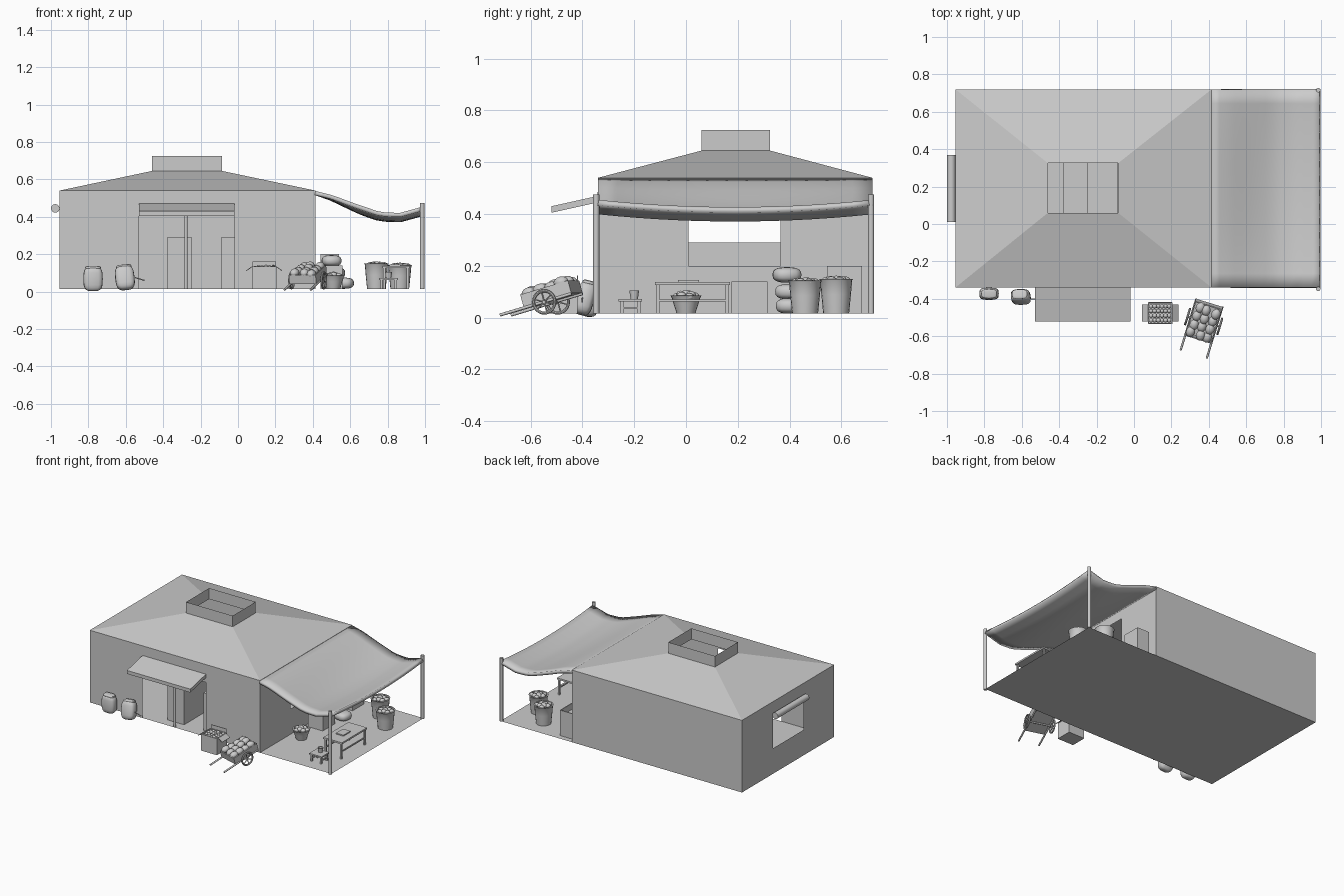
import bpy, bmesh, math, random
from mathutils import Matrix, Vector

if "Cube" in bpy.data.objects:
    bpy.data.objects.remove(bpy.data.objects["Cube"])

random.seed(4)
I = Matrix.Identity(4)
T = Matrix.Translation
F = 0.015  # floor level


def R(deg, axis):
    return Matrix.Rotation(math.radians(deg), 4, axis)


def finish(name, bm, smooth=False):
    bmesh.ops.recalc_face_normals(bm, faces=bm.faces)
    me = bpy.data.meshes.new(name)
    bm.to_mesh(me)
    bm.free()
    ob = bpy.data.objects.new(name, me)
    bpy.context.collection.objects.link(ob)
    if smooth:
        bpy.ops.object.select_all(action='DESELECT')
        bpy.context.view_layer.objects.active = ob
        ob.select_set(True)
        bpy.ops.object.shade_smooth_by_angle(angle=math.radians(40))
    return ob


def faces(name, polys):
    bm = bmesh.new()
    for p in polys:
        bm.faces.new([bm.verts.new(v) for v in p])
    bmesh.ops.remove_doubles(bm, verts=bm.verts, dist=1e-5)
    return finish(name, bm)


def box(name, lo, hi, M=I):
    lo, hi = Vector(lo), Vector(hi)
    bm = bmesh.new()
    bmesh.ops.create_cube(bm, size=1, matrix=M @ T((lo + hi) / 2) @ Matrix.Diagonal((*(hi - lo), 1)))
    return finish(name, bm)


def rod(name, a, b, r, M=I, n=10):
    a, b = Vector(a), Vector(b)
    d = b - a
    bm = bmesh.new()
    bmesh.ops.create_cone(bm, cap_ends=True, segments=n, radius1=r, radius2=r, depth=d.length,
                          matrix=M @ T((a + b) / 2) @ d.to_track_quat('Z', 'Y').to_matrix().to_4x4())
    return finish(name, bm, True)


def blob(name, c, size, M=I, power=1.0):
    """Ellipsoid; power below 1 squares it into a stuffed sack."""
    bm = bmesh.new()
    bmesh.ops.create_uvsphere(bm, u_segments=16, v_segments=10, radius=1)
    for v in bm.verts:
        v.co = [math.copysign(abs(k) ** power, k) * s for k, s in zip(v.co, size)]
    bm.transform(M @ T(c))
    return finish(name, bm, True)


def lathe(name, c, prof, n=20):
    bm = bmesh.new()
    rings = [[bm.verts.new((c[0] + r * math.cos(2 * math.pi * i / n), c[1] + r * math.sin(2 * math.pi * i / n), c[2] + z))
              for i in range(n)] for r, z in prof]
    for a, b in zip(rings, rings[1:]):
        for i in range(n):
            bm.faces.new((a[i], a[(i + 1) % n], b[(i + 1) % n], b[i]))
    bm.faces.new(rings[0])
    bm.faces.new(rings[-1])
    return finish(name, bm, True)


def wall(name, us, zs, place, hole=True):
    """Flat wall split 3 x 3, with the middle cell left open."""
    polys = []
    for i in range(3):
        for j in range(3):
            if (hole and i == j == 1) or zs[j + 1] - zs[j] < 1e-4:
                continue
            a, b, c, d = us[i], us[i + 1], zs[j], zs[j + 1]
            polys.append([place(a, c), place(b, c), place(b, d), place(a, d)])
    return faces(name, polys)


def open_box(name, lo, hi, M=I, t=0.006):
    (a, b, c), (d, e, f) = lo, hi
    box(name + "_bottom", lo, (d, e, c + t), M)
    box(name + "_left", lo, (a + t, e, f), M)
    box(name + "_right", (d - t, b, c), hi, M)
    box(name + "_front", lo, (d, b + t, f), M)
    box(name + "_back", (a, e - t, c), hi, M)


def legged(name, x0, x1, y0, y1, h, t, leg):
    box(name + "_top", (x0, y0, h - t), (x1, y1, h))
    for x in (x0 + leg, x1 - leg):
        for y in (y0 + leg, y1 - leg):
            box(name + "_leg", (x - leg / 2, y - leg / 2, F), (x + leg / 2, y + leg / 2, h - t))
        box(name + "_rail", (x - leg / 3, y0 + leg, h * .45), (x + leg / 3, y1 - leg, h * .45 + leg * .7))


# floor and walls
X0, X1, X2, Y0, Y1, H = -0.955, 0.415, 0.99, -0.34, 0.72, 0.54
faces("floor", [[(X0, Y0, F), (X2, Y0, F), (X2, Y1, F), (X0, Y1, F)]])
wall("front_wall", (X0, -.53, -.02, X1), (F, F, .41, H), lambda u, z: (u, Y0, z))
faces("back_wall", [[(X0, Y1, F), (X1, Y1, F), (X1, Y1, H), (X0, Y1, H)]])
for name, x in (("left_wall", X0), ("right_wall", X1)):
    wall(name, (Y0, .01, .365, Y1), (F, .2, .45, H), lambda u, z, x=x: (x, u, z))

# hipped roof with open vent collar
low = [(X0, Y0, H), (X1, Y0, H), (X1, Y1, H), (X0, Y1, H)]
rim = [(-.46, .06), (-.085, .06), (-.085, .325), (-.46, .325)]
mid = [(*p, .645) for p in rim]
top = [(*p, .725) for p in rim]
for name, a, b in (("roof", low, mid), ("roof_vent", mid, top)):
    faces(name, [[a[i], a[(i + 1) % 4], b[(i + 1) % 4], b[i]] for i in range(4)])

# door awning, door post, counters, rolled window blind
prof = [(Y0, .47), (-.52, .43), (-.52, .405), (Y0, .445)]
L, Rr = [[(x, *p) for p in prof] for x in (-.53, -.02)]
faces("door_awning", [L, Rr] + [[L[i], L[(i + 1) % 4], Rr[(i + 1) % 4], Rr[i]] for i in range(4)])
rod("door_post", (-.278, -.33, F), (-.278, -.33, .41), .008)
box("left_counter", (-.38, -.27, F), (-.245, .6, .29))
box("right_counter", (-.09, -.27, F), (.04, .6, .29))
rod("window_blind", (-.977, .01, .445), (-.977, .37, .445), .023, n=14)

# sagging canopy
pts = [(0, .538), (.16, .515), (.33, .478), (.6, .425), (.78, .42), (1, .455)]
N = 14


def edge(u):
    for (a, p), (b, q) in zip(pts, pts[1:]):
        if u <= b:
            return p + (q - p) * (u - a) / (b - a)
    return pts[-1][1]


bm = bmesh.new()
g = []
for i in range(N + 1):
    u = i / N
    g.append([])
    for j in range(N + 1):
        v = j / N * 2 - 1
        z = edge(u) - .028 * (1 - v * v) * min(1, u * 2.2)
        g[-1].append(bm.verts.new((X1 + u * (X2 - X1), .19 + .53 * v, z)))
for i in range(N):
    for j in range(N):
        bm.faces.new((g[i][j], g[i + 1][j], g[i + 1][j + 1], g[i][j + 1]))
canopy = finish("canopy", bm, True)
s = canopy.modifiers.new("thickness", 'SOLIDIFY')
s.thickness, s.offset = .022, -1 if canopy.data.polygons[0].normal.z > 0 else 1
for y in (-.347, .715):
    rod("canopy_post", (.985, y, F), (.985, y, .475), .012, n=12)

# sacks at the front wall
blob("sack", (-.775, -.373, .068), (.052, .033, .066), power=.6)
blob("sack_mouth", (-.775, -.373, .128), (.042, .025, .01), power=.6)
M = T((-.605, -.39, .074)) @ R(-14, 'X') @ R(-6, 'Y')
blob("leaning_sack", (0, 0, 0), (.052, .036, .066), M, .6)
blob("leaning_sack_mouth", (0, 0, .06), (.042, .026, .01), M, .6)
rod("scoop_handle", (-.55, -.4, .075), (-.5, -.4, .06), .003)

# carton of fruit
open_box("carton", (.075, -.535, F), (.205, -.42, .135))
for sx, x in ((1, .205), (-1, .075)):
    box("carton_flap", (0, -.045, -.002), (.038, .045, .002), T((x, -.475, .133)) @ R(0 if sx > 0 else 180, 'Z') @ R(35, 'Y'))
box("carton_back_flap", (.078, -.422, .13), (.202, -.418, .162))
for i in range(6):
    for j in range(4):
        blob("fruit", (.091 + i * .0195, -.515 + j * .025, .125 + random.uniform(-.004, .006)), (.012,) * 3)

# hand cart with melons
M = T((.373, -.52, .092)) @ R(-17, 'Z') @ R(16, 'X')
open_box("cart_tray", (-.075, -.1, -.025), (.075, .1, .025), M)
for sx in (-1, 1):
    rod("cart_handle", (sx * .073, .1, -.028), (sx * .073, -.2, -.028), .006, M)
    W = M @ T((sx * .09, -.01, -.03)) @ R(90, 'Y')
    bpy.ops.mesh.primitive_torus_add(major_segments=24, minor_segments=8, major_radius=.043, minor_radius=.006)
    bpy.context.object.name = "cart_wheel"
    bpy.context.object.data.transform(W)
    bpy.ops.object.shade_smooth_by_angle()
    for k in range(3):
        d = Vector((math.cos(k * math.pi / 3), math.sin(k * math.pi / 3), 0)) * .043
        rod("cart_spoke", -d, d, .003, W, 6)
rod("cart_axle", (-.095, -.01, -.03), (.095, -.01, -.03), .006, M)
for i in range(3):
    for j in range(4):
        blob("melon", (-.045 + i * .045, -.072 + j * .047, .022 + random.uniform(-.004, .008)), (.024, .03, .022), M @ R(random.uniform(-6, 6), 'Z'))

# stool with cup, table with tray
legged("stool", .755, .855, -.26, -.17, .072, .01, .012)
lathe("stool_cup", (.805, -.2, .072), [(.014, 0), (.019, .033), (.015, .033), (.012, .006)])
legged("table", .77, .92, -.12, .17, .138, .012, .012)
box("table_tray", (.81, -.03, .138), (.87, .05, .146))

# baskets with heaped produce
def basket(name, x, y, r0, r1, h, heap):
    lathe(name, (x, y, F), [(r0, 0), (r0 * .4 + r1 * .6, h * .55), (r1, h - .006), (r1 + .004, h), (r1 - .006, h), (r1 - .008, h - .015)])
    for k in range(9):
        a, q = k * 2.4, r1 * .75 * math.sqrt(k / 9)
        blob(name + "_produce", (x + q * math.cos(a), y + q * math.sin(a), F + h - .008 + heap * (1 - k / 10)), (.018, .018, .014))


basket("small_basket", .51, 0, .036, .056, .07, .016)
basket("near_barrel", .865, .46, .05, .062, .128, .006)
basket("far_barrel", .74, .58, .05, .062, .135, .006)

# boxes and sacks along the right wall
open_box("low_crate", (.44, .175, F), (.56, .315, .14))
box("tall_crate_body", (.44, .545, F), (.54, .68, .15))
open_box("tall_crate", (.44, .545, .15), (.54, .68, .2))
for x, y, z, r in ((.5, .41, .045, 5), (.565, .4, .045, 80), (.52, .4, .1, -10), (.5, .39, .165, 12)):
    blob("stacked_sack", (0, 0, 0), (.052, .055, .03), T((x, y, z)) @ R(r, 'Z'), .75)
